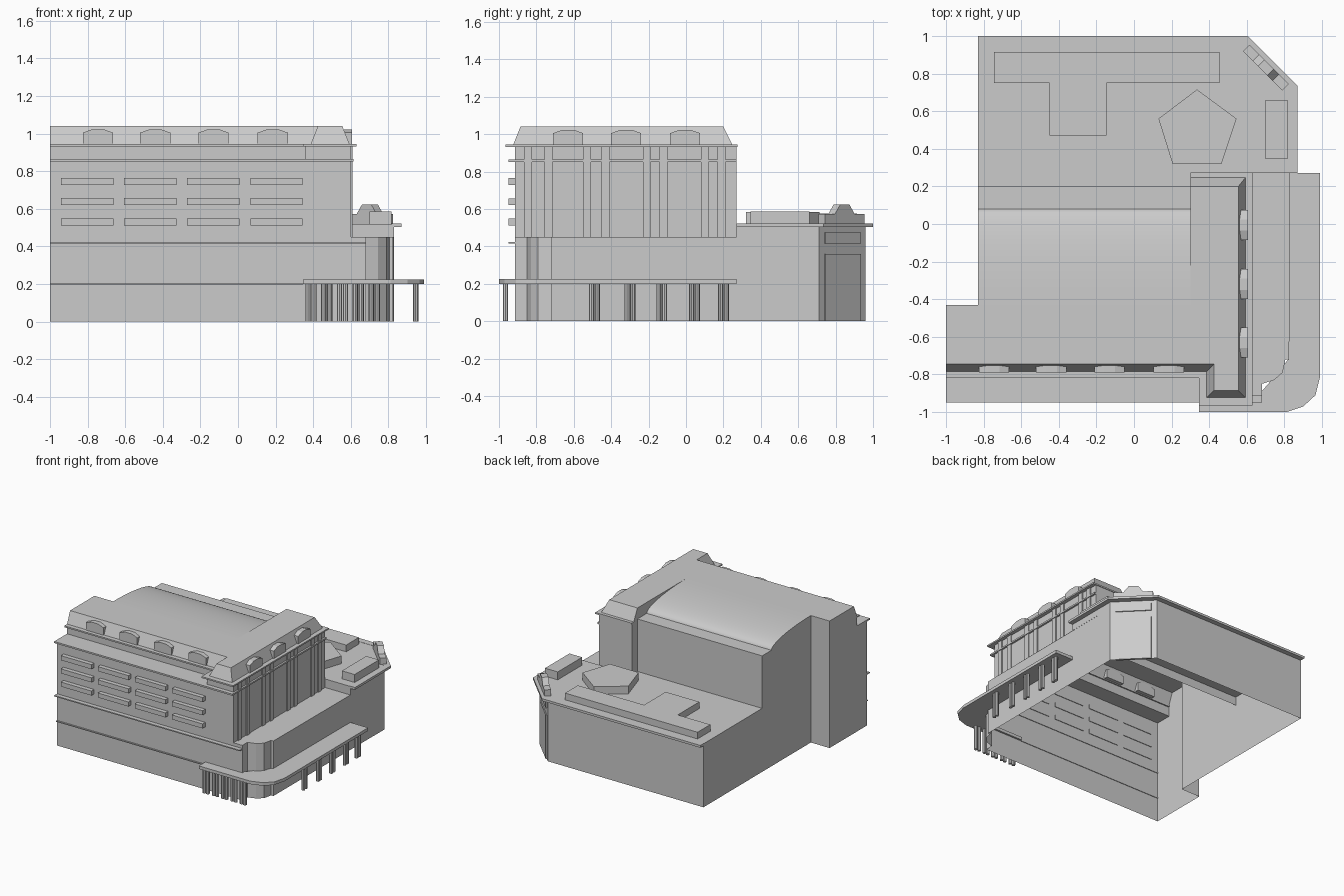
import bpy, bmesh
from math import sin, cos, pi
from mathutils import Vector

if "Cube" in bpy.data.objects:
    bpy.data.objects.remove(bpy.data.objects["Cube"])


def finish(name, bm):
    me = bpy.data.meshes.new(name)
    bm.to_mesh(me)
    bm.free()
    ob = bpy.data.objects.new(name, me)
    bpy.context.collection.objects.link(ob)
    return ob


def add_prism(bm, pts, z0, z1, top=None, cap=True, base=True, skip=()):
    """Counter-clockwise outline raised from z0 to z1; sides in skip stay open."""
    lo = [bm.verts.new((x, y, z0)) for x, y in pts]
    hi = [bm.verts.new((x, y, z1)) for x, y in (top or pts)]
    n = len(pts)
    for i in range(n):
        if i not in skip:
            j = (i + 1) % n
            bm.faces.new((lo[i], lo[j], hi[j], hi[i]))
    if cap:
        bm.faces.new(hi)
    if base:
        bm.faces.new(lo[::-1])


def prism(name, *args, **kw):
    bm = bmesh.new()
    add_prism(bm, *args, **kw)
    return finish(name, bm)


def rect(x0, x1, y0, y1):
    return [(x0, y0), (x1, y0), (x1, y1), (x0, y1)]


def boxes(name, items):
    bm = bmesh.new()
    for x0, x1, y0, y1, z0, z1 in items:
        add_prism(bm, rect(x0, x1, y0, y1), z0, z1)
    return finish(name, bm)


def ribbon(name, outer, inner, z0, z1):
    """Ledge following an open path."""
    return prism(name, outer + inner[::-1], z0, z1)


# Lower walls, open underneath
corner = [(.68, -.915), (.68, -.85), (.745, -.83), (.79, -.79), (.805, -.72), (.825, -.72)]
prism("lower_walls", [(-1, -.915)] + corner +
      [(.83, .71), (.58, .96), (-.83, .96), (-.83, -.43), (-1, -.43)],
      0, .45, cap=False, base=False)
prism("podium_roof", [(.6, -.915)] + corner + [(.83, .27), (.6, .27)], .44, .45,
      base=False, skip=range(9))

# Low rear block
prism("rear_block_top", [(-.83, .2), (.3, .2), (.3, .27), (.83, .27), (.83, .71),
                         (.58, .96), (-.83, .96)], .45, .52, base=False, skip=(0, 1))
ribbon("rear_cornice", [(.87, .27), (.87, .735), (.605, 1), (-.83, 1)],
       [(.82, .27), (.82, .71), (.58, .95), (-.83, .95)], .503, .522)

# Front and right wings
back = [(-.83, -.43), (-1, -.43)]
end = [(.6, -.915), (.6, .27), (.3, .27), (.3, .2)]
prism("wing_walls", back + [(-1, -.915)] + end, .45, .86, cap=False, base=False, skip=(6,))
prism("attic_walls", back + [(-1, -.785), (.36, -.785), (.36, -.915)] + end,
      .86, .94, cap=False, base=False, skip=(8,))
prism("mansard_roof",
      [(-1, -.43), (-1, -.785), (.385, -.785), (.385, -.925), (.595, -.925),
       (.595, .25), (.3, .25), (.3, -.43)], .94, 1.04,
      top=[(-1, -.43), (-1, -.745), (.425, -.745), (.425, -.885), (.555, -.885),
           (.555, .2), (.3, .2), (.3, -.43)], base=False)

# Curved roof between the wings
bm = bmesh.new()
arc = [(.2, .95), (.08, .95)]
arc += [(-.43 + .51 * cos(i * pi / 24), .95 + .09 * sin(i * pi / 24)) for i in range(1, 13)]
prof = [(.2, .45)] + arc
left = [bm.verts.new((-.83, y, z)) for y, z in prof]
right = [bm.verts.new((.3, y, z)) for y, z in prof]
for i in range(len(prof) - 1):
    f = bm.faces.new((left[i], left[i + 1], right[i + 1], right[i]))
    f.smooth = i > 1
bm.faces.new(left[::-1] + [bm.verts.new((-.83, -.43, .45))])
bmesh.ops.recalc_face_normals(bm, faces=bm.faces[:])
ob = finish("curved_roof", bm)
bpy.context.view_layer.objects.active = ob
ob.select_set(True)
bpy.ops.object.shade_smooth_by_angle()

# Ledges and cornices
boxes("front_ledges", [(-1, .68, -.95, -.91, .415, .424), (-1, .345, -.925, -.91, .198, .206)])
ribbon("middle_cornice", [(-1, -.95), (.615, -.95), (.615, .27)],
       [(-1, -.78), (.59, -.78), (.59, .27)], .852, .865)
ribbon("upper_cornice", [(-1, -.82), (.345, -.82), (.345, -.965), (.63, -.965), (.63, .275), (.3, .275)],
       [(-1, -.775), (.395, -.775), (.395, -.9), (.58, -.9), (.58, .24), (.3, .24)], .932, .944)

# Front window boxes
boxes("window_boxes", [(x, x + .277, -.95, -.91, z, z + .037)
                       for x in (-.94, -.605, -.27, .067) for z in (.512, .62, .728)])

# Pilasters on the right side
boxes("pilasters", [(.59, .609, y - .021, y + .021, .45, .935)
                    for y in (-.845, -.735, -.53, -.43, -.21, -.12, .1, .19)])


# Dormers with gently peaked heads
def dormers(name, centres, place):
    bm = bmesh.new()
    shape = [(-.08, .94), (.08, .94), (.08, 1.005), (.03, 1.023), (-.03, 1.023), (-.08, 1.005)]
    for c in centres:
        a = [bm.verts.new(place(c + u, 0, z)) for u, z in shape]
        b = [bm.verts.new(place(c + u, .045, z)) for u, z in shape]
        bm.faces.new(a)
        bm.faces.new(b[::-1])
        for i in range(6):
            j = (i + 1) % 6
            bm.faces.new((a[j], a[i], b[i], b[j]))
    bmesh.ops.recalc_face_normals(bm, faces=bm.faces[:])
    finish(name, bm)


dormers("front_dormers", (-.745, -.44, -.13, .185), lambda u, d, z: (u, -.79 + d, z))
dormers("right_dormers", (-.63, -.32, -.005), lambda u, d, z: (.605 - d, u, z))

# Canopy and its paired columns
prism("canopy", [(.345, -1), (.81, -1), (.9, -.97), (.965, -.91), (.99, -.81), (.99, .27),
                 (.82, .27), (.82, -.72), (.74, -.82), (.67, -.9), (.345, -.9)], .2, .225)
spots = [(x + d, -.965) for x in (.388, .472, .556, .64, .724) for d in (-.016, .016)]
spots += [(.945, y + d) for y in (-.49, -.3, -.13, .045, .2) for d in (-.015, .015)]
bm = bmesh.new()
for x, y in spots:
    add_prism(bm, [(x + .014 * cos(k * pi / 4), y + .014 * sin(k * pi / 4)) for k in range(8)], 0, .2)
finish("canopy_columns", bm)


# Entrance on the cut corner
def on_corner(half, b0, b1):
    c, n, t = Vector((.705, .835)), Vector((1, 1)).normalized(), Vector((-1, 1)).normalized()
    return [tuple(c - t * half + n * b0), tuple(c - t * half + n * b1),
            tuple(c + t * half + n * b1), tuple(c + t * half + n * b0)]


bm = bmesh.new()
add_prism(bm, on_corner(.134, -.01, .008), 0, .36)
add_prism(bm, on_corner(.134, -.01, .008), .415, .475)
finish("entrance_panels", bm)
bm = bmesh.new()
add_prism(bm, on_corner(.148, -.03, .02), .52, .572)
add_prism(bm, on_corner(.075, -.03, .02), .572, .623, top=on_corner(.035, -.03, .02))
finish("entrance_pediment", bm)

# Rooftop housings
prism("roof_housing_tee", [(-.745, .75), (-.45, .75), (-.45, .47), (-.145, .47), (-.145, .75),
                           (.455, .75), (.455, .915), (-.745, .915)], .52, .575)
prism("roof_housing_pentagon", [(.205, .32), (.465, .32), (.545, .56), (.335, .715), (.13, .56)],
      .52, .583)
prism("roof_housing_box", rect(.7, .815, .345, .66), .52, .585)
